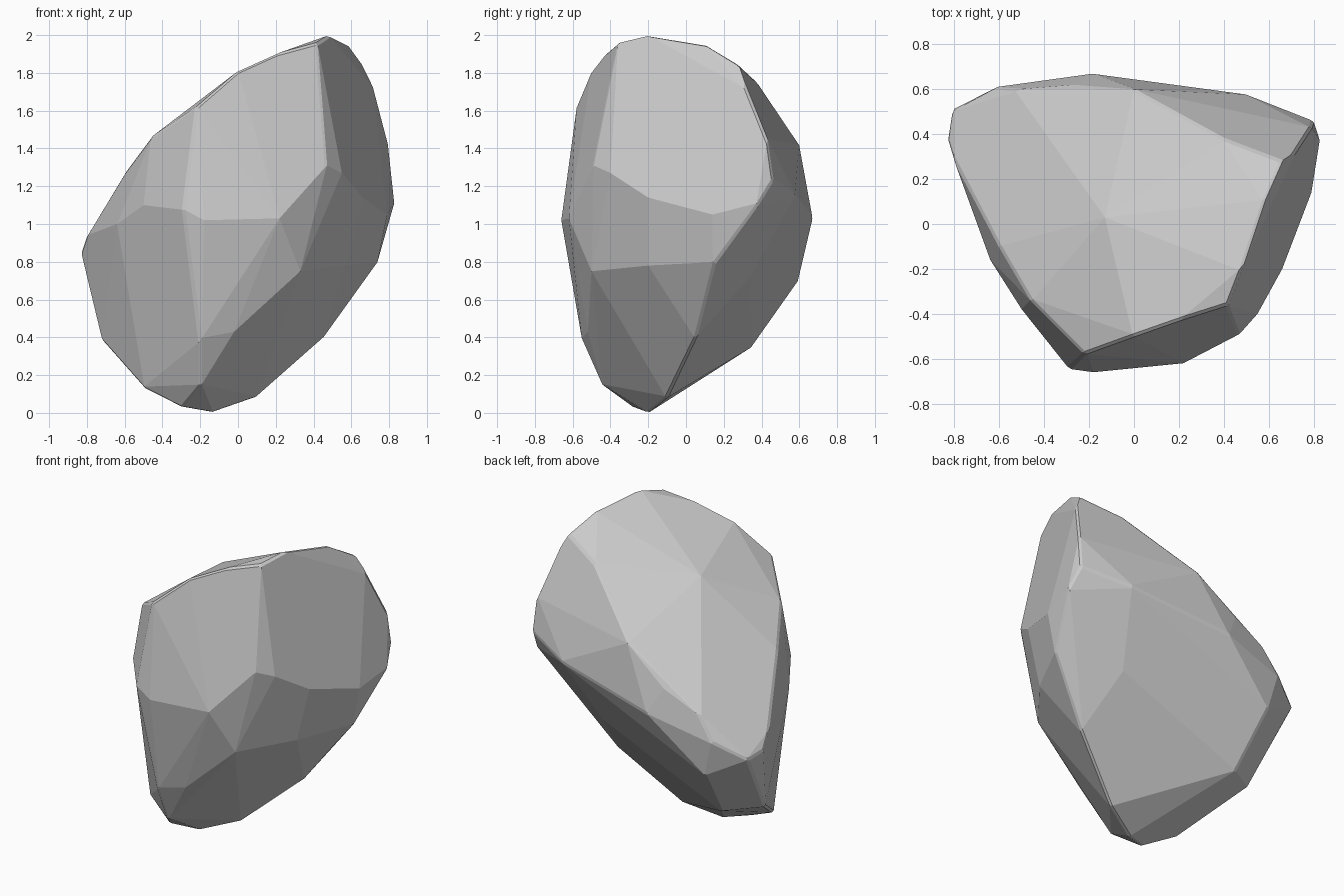
import bpy, bmesh, math

# crown: high ridge and the long slope falling to the left
crown = [(.48, -.2, 2), (.42, -.36, 1.96), (0, -.5, 1.81), (.58, .1, 1.95), (.66, .28, 1.84),
         (.24, .46, 1.63), (.4, .38, 1.75), (0, .6, 1.42), (.2, -.43, 1.9), (-.13, .03, 1.68),
         (-.22, -.58, 1.62), (-.46, -.34, 1.46), (-.6, -.1, 1.27), (-.72, .12, 1.07),
         (-.27, .62, 1.2), (-.52, .6, 1.08)]

# girdle: widest outline, left corner, back, right corner, front
girdle = [(-.8, .28, .94), (-.83, .38, .85), (-.81, .51, .83), (-.62, .61, .93), (-.18, .67, 1.03),
          (.5, .58, 1.15), (.8, .46, 1.23), (.83, .38, 1.1), (.79, .43, 1.45), (.72, .32, 1.72),
          (.79, .14, 1.05), (.66, -.2, 1.14), (.55, -.4, 1.27), (.47, -.49, 1.31), (.22, -.62, 1.03),
          (-.18, -.66, 1.02), (-.29, -.645, 1.08), (-.5, -.38, 1.1), (-.64, -.16, 1)]

# keel: underside tapering to the small foot
keel = [(.33, -.5, .75), (.57, -.2, .78), (.74, .15, .79), (.45, .05, .39), (.1, -.1, .08),
        (-.13, -.2, 0), (-.3, -.28, .03), (-.2, -.45, .15), (-.2, -.55, .38), (-.02, -.52, .43),
        (-.5, -.2, .13), (-.72, .2, .38), (-.5, .35, .35), (-.55, .59, .69), (.37, .34, .72)]

# wrap the bands in a convex skin and merge nearly flat facets
bm = bmesh.new()
for p in crown + girdle + keel:
    bm.verts.new(p)
hull = bmesh.ops.convex_hull(bm, input=bm.verts)
loose = {v for v in hull["geom_interior"] + hull["geom_unused"] if isinstance(v, bmesh.types.BMVert)}
bmesh.ops.delete(bm, geom=list(loose), context='VERTS')
bmesh.ops.dissolve_limit(bm, angle_limit=math.radians(4), verts=bm.verts, edges=bm.edges)
bmesh.ops.recalc_face_normals(bm, faces=bm.faces)

mesh = bpy.data.meshes.new("rock")
bm.to_mesh(mesh)
bm.free()
rock = bpy.data.objects.new("rock", mesh)
bpy.context.collection.objects.link(rock)

# small chipped edges
bevel = rock.modifiers.new("chipped_edges", 'BEVEL')
bevel.width = .012
bevel.segments = 1
bevel.limit_method = 'ANGLE'
bevel.angle_limit = math.radians(30)
